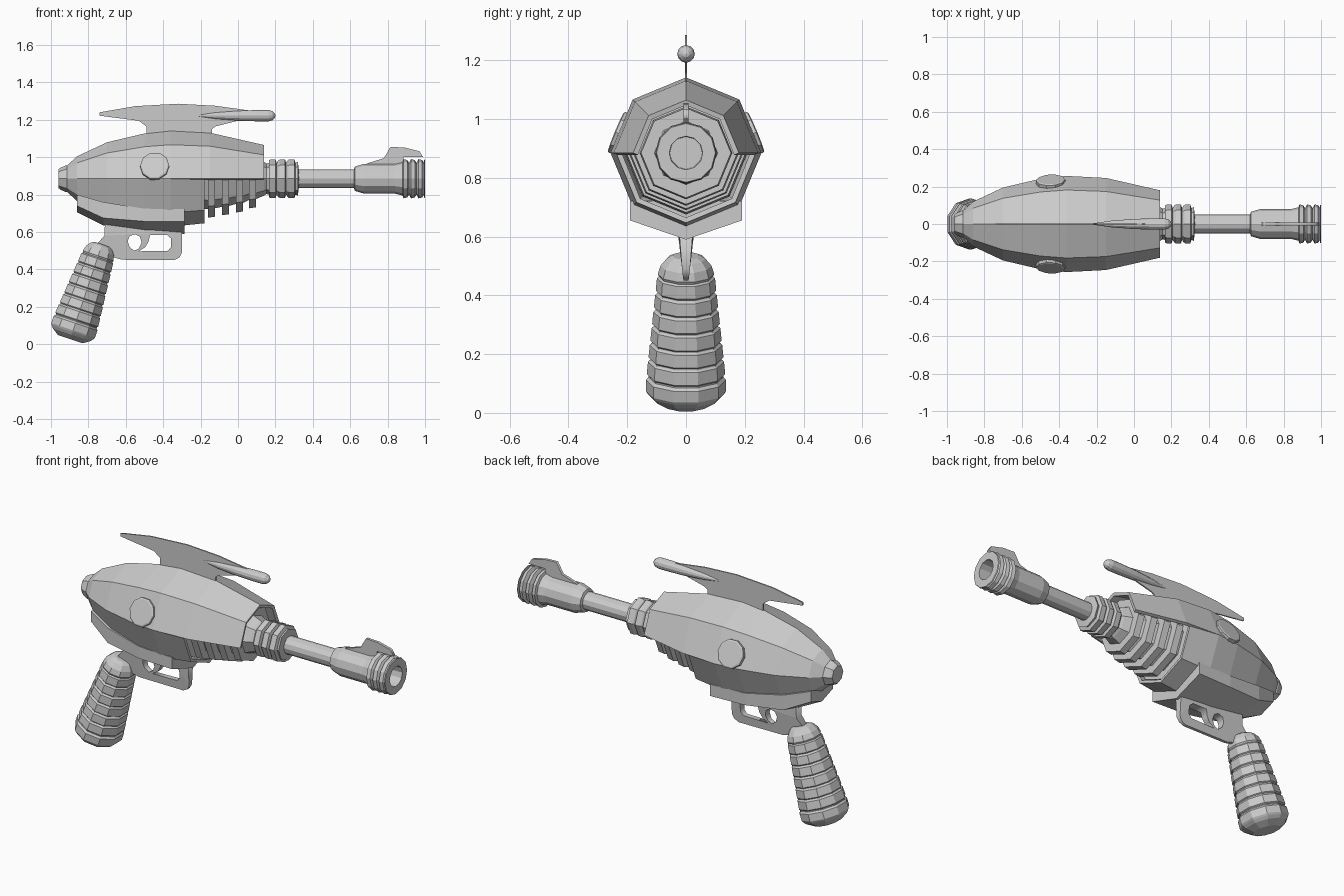
import bpy, bmesh, math
from mathutils import Matrix, Vector

if "Cube" in bpy.data.objects:
    bpy.data.objects.remove(bpy.data.objects["Cube"])

AXIS = Matrix.Translation((0, 0, 0.885))


def finish(name, bm, recalc=True):
    if recalc:
        bmesh.ops.recalc_face_normals(bm, faces=bm.faces)
    me = bpy.data.meshes.new(name)
    bm.to_mesh(me)
    bm.free()
    ob = bpy.data.objects.new(name, me)
    bpy.context.collection.objects.link(ob)
    return ob


def lathe(name, profile, sides=8, phase=0.0, mat=AXIS, arc=None):
    """Spin (x, radius) pairs round the x axis; arc=(start, steps) leaves an open shell."""
    bm = bmesh.new()
    start, steps = arc if arc else (phase, sides)
    count = steps + 1 if arc else sides
    rings = []
    for x, r in profile:
        ring = []
        for j in range(count):
            a = math.radians(start + 360 * j / sides)
            ring.append(bm.verts.new(mat @ Vector((x, r * math.cos(a), r * math.sin(a)))))
        rings.append(ring)
    for a, b in zip(rings, rings[1:]):
        for j in range(steps):
            k = (j + 1) % count
            bm.faces.new((a[j], a[k], b[k], b[j]))
    if not arc:
        bm.faces.new(rings[0])
        bm.faces.new(rings[-1])
    return finish(name, bm, recalc=not arc)


def plate(name, outlines, half):
    """Flat plate in the xz plane; outlines after the first are holes."""
    cu = bpy.data.curves.new(name, 'CURVE')
    cu.dimensions, cu.fill_mode, cu.extrude = '2D', 'BOTH', half
    for pts in outlines:
        sp = cu.splines.new('POLY')
        sp.points.add(len(pts) - 1)
        for p, (x, z) in zip(sp.points, pts):
            p.co = (x, z, 0, 1)
        sp.use_cyclic_u = True
    tmp = bpy.data.objects.new(name + "_outline", cu)
    bpy.context.collection.objects.link(tmp)
    bpy.context.view_layer.update()
    me = bpy.data.meshes.new_from_object(tmp.evaluated_get(bpy.context.evaluated_depsgraph_get()))
    bpy.data.objects.remove(tmp)
    me.transform(Matrix.Rotation(math.pi / 2, 4, 'X'))
    me.name = name
    ob = bpy.data.objects.new(name, me)
    bpy.context.collection.objects.link(ob)
    return ob


# Body shell: long upper half, shorter lower half
back = [(-0.92, 0.065), (-0.86, 0.12), (-0.7, 0.195), (-0.5, 0.242), (-0.36, 0.257)]
upper = lathe("upper_shell", back + [(-0.15, 0.246), (0.14, 0.18)], arc=(0, 4))
lower = lathe("lower_shell", back + [(-0.18, 0.238)], arc=(180, 4))
for shell in (upper, lower):
    m = shell.modifiers.new("thickness", 'SOLIDIFY')
    m.thickness, m.offset = 0.018, -1

# Tail cap
lathe("tail_cap", [(-0.96, 0.05), (-0.95, 0.058), (-0.92, 0.072), (-0.905, 0.07)])

# Ribbed core inside the open front
core = [(-0.24, 0.21), (-0.2, 0.21), (-0.2, 0.16)]
for x, r in ((-0.16, 0.208), (-0.085, 0.195), (-0.01, 0.18), (0.06, 0.158)):
    core += [(x, r - 0.045), (x, r), (x + 0.037, r - 0.005), (x + 0.037, r - 0.05)]
core += [(0.14, 0.09), (0.17, 0.07)]
lathe("ribbed_core", core)

# Collar rings
collar = [(0.13, 0.075), (0.165, 0.085)]
for x in (0.165, 0.215, 0.265):
    collar += [(x, 0.098), (x + 0.01, 0.104), (x + 0.036, 0.104), (x + 0.042, 0.085)]
collar += [(0.32, 0.09), (0.325, 0.05)]
lathe("collar", collar)

# Barrel with hollow muzzle
barrel = [(0.3, 0.05), (0.62, 0.05), (0.625, 0.065), (0.675, 0.08), (0.84, 0.08), (0.88, 0.09)]
for x in (0.885, 0.925, 0.965):
    barrel += [(x, 0.105), (x + 0.02, 0.1), (x + 0.03, 0.085)]
barrel += [(0.995, 0.103), (1.0, 0.1), (1.0, 0.057), (0.9, 0.055)]
lathe("barrel", barrel, 12)

# Front sight
plate("front_sight", [[(0.66, 0.955), (0.7, 0.97), (0.78, 0.995), (0.815, 1.055), (0.89, 1.052),
                       (0.97, 1.032), (0.99, 1.0), (0.885, 1.0), (0.885, 0.95)]], 0.008)

# Top fin and its pod
plate("top_fin", [[(-0.74, 1.222), (-0.74, 1.24), (-0.55, 1.273), (-0.32, 1.286), (-0.12, 1.275),
                   (0.17, 1.235), (0.17, 1.21), (0.0, 1.195), (-0.12, 1.165), (-0.14, 1.15), (-0.14, 1.11),
                   (-0.49, 1.11), (-0.49, 1.165), (-0.53, 1.195)]], 0.004)
lathe("fin_pod", [(-0.23, 0.002), (-0.12, 0.018), (0.0, 0.027), (0.1, 0.03), (0.165, 0.03),
                  (0.185, 0.024), (0.197, 0.012), (0.2, 0.003)], 12, mat=Matrix.Translation((0, 0, 1.222)))

# Side discs
for s, side in ((-1, "near"), (1, "far")):
    d = Vector((0.05 * -1, s * 0.924, 0.383))
    mat = Matrix.Translation((-0.445, s * 0.222, 0.95)) @ d.to_track_quat('X', 'Z').to_matrix().to_4x4()
    lathe(side + "_side_disc", [(-0.03, 0.078), (0.014, 0.078), (0.018, 0.07)], 10, mat=mat)

# Lower housing, lofted through sections
bm = bmesh.new()
rings = []
for x, y, top, edge, low in ((-0.86, 0.1, 0.8, 0.74, 0.705), (-0.72, 0.15, 0.76, 0.675, 0.635),
                             (-0.5, 0.182, 0.725, 0.657, 0.605), (-0.285, 0.19, 0.722, 0.655, 0.59)):
    rings.append([bm.verts.new((x, a, b)) for a, b in
                  ((y, top), (y, edge), (0, low), (-y, edge), (-y, top))])
for a, b in zip(rings, rings[1:]):
    for j in range(5):
        k = (j + 1) % 5
        bm.faces.new((a[j], a[k], b[k], b[j]))
bm.faces.new(rings[0])
bm.faces.new(rings[-1])
finish("lower_housing", bm)

# Trigger frame with two openings that leave the curved trigger between them
frame = [(-0.71, 0.67), (-0.715, 0.58), (-0.75, 0.54), (-0.74, 0.48), (-0.65, 0.46), (-0.62, 0.452),
         (-0.34, 0.45), (-0.312, 0.465), (-0.3, 0.49), (-0.3, 0.64)]
rear = [(-0.59, 0.55), (-0.58, 0.578), (-0.55, 0.588), (-0.525, 0.575), (-0.515, 0.545),
        (-0.53, 0.512), (-0.555, 0.5), (-0.58, 0.52)]
front = [(-0.47, 0.585), (-0.38, 0.585), (-0.357, 0.565), (-0.357, 0.52), (-0.375, 0.5),
         (-0.53, 0.497), (-0.495, 0.52), (-0.478, 0.55)]
guard = plate("trigger_frame", [frame, rear, front], 0.025)
for v in guard.data.vertices:
    v.co.y *= 0.35 + 0.65 * min(1, max(0, (v.co.z - 0.45) / 0.14))

# Stepped grip, leaning back
grip = [(0.0, 0.075), (0.025, 0.115), (0.04, 0.128), (0.05, 0.134), (0.09, 0.134), (0.1, 0.125)]
for i in range(6):
    t, r = 0.105 + i * 0.06, 0.131 - i * 0.006
    grip += [(t, r - 0.006), (t + 0.006, r), (t + 0.05, r - 0.004), (t + 0.056, r - 0.011)]
grip += [(0.47, 0.094), (0.5, 0.085), (0.525, 0.065), (0.535, 0.045)]
grip = [(t, r * 1.02) for t, r in grip]
lean = Matrix.Translation((-0.897, 0, 0.027)) @ Matrix.Rotation(math.radians(-71.5), 4, 'Y')
lathe("grip", grip, 10, 0, lean @ Matrix.Diagonal((1, 1, 0.95, 1)))
